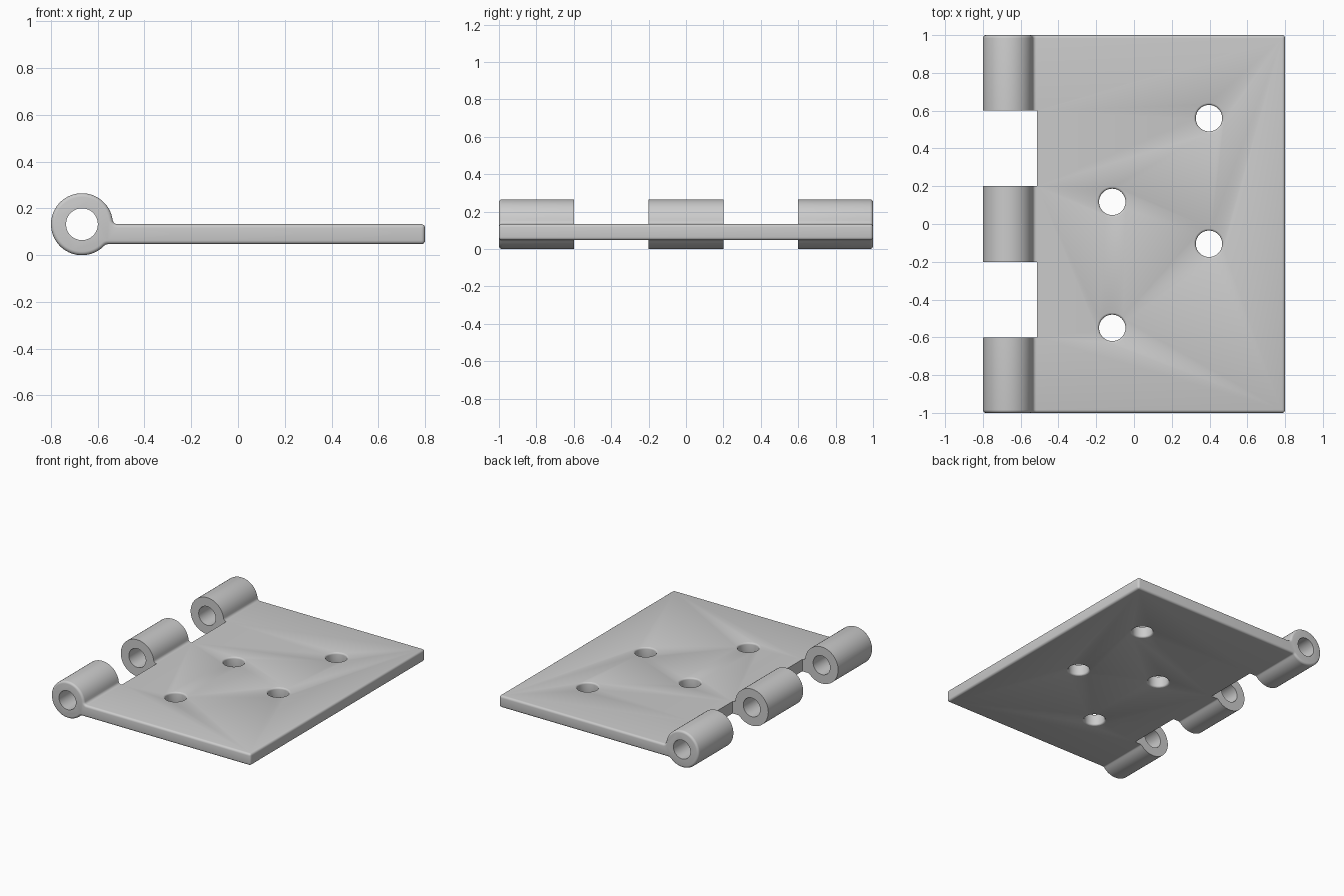
import bpy, bmesh
from math import sin, cos, pi, asin, sqrt, radians
from mathutils import Matrix

cube = bpy.data.objects.get("Cube")
if cube:
    bpy.data.objects.remove(cube)

# Main dimensions
BARREL_X, R, BORE = -0.6675, 0.1325, 0.068
BARREL_Z = R
TOP, BOTTOM, RIGHT, HALF = 0.133, 0.047, 0.8, 1.0
FILLET, ROUND = 0.02, 0.016
HOLE, FLARE = 0.07, 0.012
HOLES = [(0.397, 0.56), (0.397, -0.105), (-0.115, 0.117), (-0.115, -0.55)]

steel = bpy.data.materials.new("grey steel")
steel.use_nodes = True
colour = (0.6, 0.6, 0.6, 1)
steel.diffuse_color = colour
steel.node_tree.nodes["Principled BSDF"].inputs["Base Color"].default_value = colour


def make_object(name, bm):
    bmesh.ops.recalc_face_normals(bm, faces=bm.faces)
    mesh = bpy.data.meshes.new(name)
    bm.to_mesh(mesh)
    bm.free()
    obj = bpy.data.objects.new(name, mesh)
    bpy.context.collection.objects.link(obj)
    mesh.materials.append(steel)
    return obj


def arc(cx, cz, r, start, end, n):
    angles = [start + (end - start) * i / n for i in range(n + 1)]
    return [(cx + r * cos(a), cz + r * sin(a)) for a in angles]


# Cross-section: barrel circle flowing through small fillets into the flat leaf
reach = R + FILLET
top_dz = TOP + FILLET - BARREL_Z
low_dz = BOTTOM - FILLET - BARREL_Z
top_a, low_a = asin(top_dz / reach), asin(low_dz / reach)
top_x = BARREL_X + sqrt(reach ** 2 - top_dz ** 2)
low_x = BARREL_X + sqrt(reach ** 2 - low_dz ** 2)
profile = arc(top_x, TOP + FILLET, FILLET, 1.5 * pi, pi + top_a, 5)
profile += arc(BARREL_X, BARREL_Z, R, top_a, 2 * pi + low_a, 56)[1:]
profile += arc(low_x, BOTTOM - FILLET, FILLET, pi + low_a, pi / 2, 4)[1:]
profile += [(RIGHT, BOTTOM), (RIGHT, TOP)]

# Hinge leaf, extruded along its length with rounded outer edges
bm = bmesh.new()
face = bm.faces.new([bm.verts.new((x, -HALF, z)) for x, z in profile])
new = bmesh.ops.extrude_face_region(bm, geom=[face])["geom"]
bmesh.ops.translate(bm, vec=(0, 2 * HALF, 0),
                    verts=[v for v in new if isinstance(v, bmesh.types.BMVert)])
bmesh.ops.recalc_face_normals(bm, faces=bm.faces)
rims = [e for e in bm.edges
        if abs(e.verts[0].co.y - e.verts[1].co.y) < 0.01
        or all(v.co.x > RIGHT - 0.01 for v in e.verts)]
bmesh.ops.bevel(bm, geom=rims, offset=ROUND, offset_type='OFFSET', segments=4,
                profile=0.5, affect='EDGES', clamp_overlap=False)
leaf = make_object("hinge_leaf", bm)

cutters = []

# Pin bore through all knuckles
bm = bmesh.new()
bmesh.ops.create_cone(bm, cap_ends=True, segments=48, radius1=BORE, radius2=BORE, depth=3,
                      matrix=Matrix.Translation((BARREL_X, 0, BARREL_Z))
                      @ Matrix.Rotation(radians(90), 4, 'X'))
cutters.append(make_object("bore_cutter", bm))

# Gaps between the knuckles
for side in (-1, 1):
    bm = bmesh.new()
    bmesh.ops.create_cube(bm, size=1, matrix=Matrix.Translation((-0.763, side * 0.4, 0.13))
                          @ Matrix.Diagonal((0.5, 0.4, 0.6, 1)))
    cutters.append(make_object("gap_cutter", bm))

# Screw holes with softly flared rims on both faces
flare = [(HOLE + FLARE * (1 - cos(t)), FLARE * sin(t))
         for t in [radians(19 * i) for i in range(5)]]
flare.append((HOLE + 2 * FLARE, FLARE * 1.4))
half = [(r, TOP - FLARE + z) for r, z in flare]
outline = [(r, BOTTOM + FLARE - z) for r, z in reversed(flare)] + half
for hx, hy in HOLES:
    bm = bmesh.new()
    rings = []
    for r, z in outline:
        rings.append([bm.verts.new((hx + r * cos(a), hy + r * sin(a), z))
                      for a in [2 * pi * i / 40 for i in range(40)]])
    for low, high in zip(rings, rings[1:]):
        for i in range(40):
            j = (i + 1) % 40
            bm.faces.new((low[i], low[j], high[j], high[i]))
    bm.faces.new(rings[0])
    bm.faces.new(rings[-1])
    cutters.append(make_object("screw_hole_cutter", bm))

# Cut everything, then discard the cutters
bpy.ops.object.select_all(action='DESELECT')
bpy.context.view_layer.objects.active = leaf
leaf.select_set(True)
for cutter in cutters:
    cutter.hide_render = True
    mod = leaf.modifiers.new("cut", 'BOOLEAN')
    mod.operation, mod.solver, mod.object = 'DIFFERENCE', 'EXACT', cutter
    bpy.ops.object.modifier_apply(modifier=mod.name)
    bpy.data.objects.remove(cutter)

bpy.ops.object.shade_smooth_by_angle(angle=radians(30))
